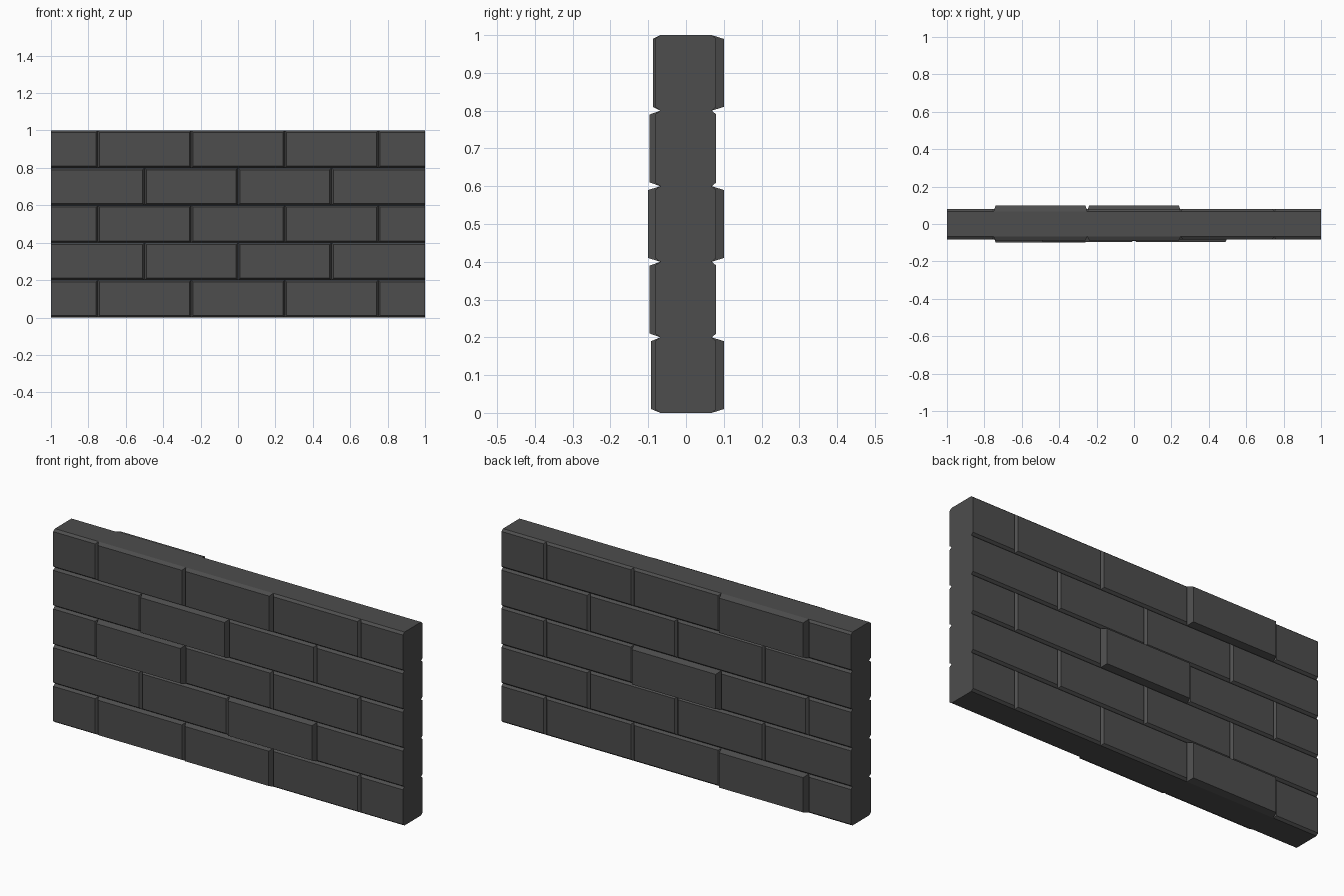
import bpy, bmesh

if "Cube" in bpy.data.objects:
    bpy.data.objects.remove(bpy.data.objects["Cube"])

stone = bpy.data.materials.new("dark_grey_stone")
stone.diffuse_color = (0.075, 0.075, 0.075, 1)
stone.use_nodes = True
stone.node_tree.nodes["Principled BSDF"].inputs["Base Color"].default_value = stone.diffuse_color

GROOVE = 0.068   # depth of the joints from the centre plane
BEVEL = 0.01     # width of each brick's chamfer
ROW = 0.2


def finish(name, bm):
    mesh = bpy.data.meshes.new(name)
    bmesh.ops.recalc_face_normals(bm, faces=bm.faces)
    bm.to_mesh(mesh)
    bm.free()
    mesh.materials.append(stone)
    ob = bpy.data.objects.new(name, mesh)
    bpy.context.collection.objects.link(ob)
    return ob


def brick(name, x0, x1, z0, z1, side, depth):
    """Chamfered brick on one side of the core, left square at the wall ends."""
    a = x0 + (BEVEL if x0 > -1 else 0)
    b = x1 - (BEVEL if x1 < 1 else 0)
    bm = bmesh.new()
    rings = []
    for xa, xb, za, zb, y in ((x0, x1, z0, z1, GROOVE),
                              (a, b, z0 + BEVEL, z1 - BEVEL, depth)):
        rings.append([bm.verts.new((x, side * y, z)) for x, z in
                      ((xa, za), (xb, za), (xb, zb), (xa, zb))])
    inner, outer = rings
    bm.faces.new(inner)
    bm.faces.new(outer)
    for i in range(4):
        j = (i + 1) % 4
        bm.faces.new((inner[i], inner[j], outer[j], outer[i]))
    finish(name, bm)


# Wall core
bm = bmesh.new()
bmesh.ops.create_cube(bm, size=1)
for v in bm.verts:
    v.co = (v.co.x * 2, v.co.y * 2 * GROOVE, v.co.z + 0.5)
finish("wall_core", bm)

# Bricks that stand proud: (row, brick index) -> depth
proud_front = {(0, 1): 0.088, (0, 2): 0.092, (1, 2): 0.096, (2, 1): 0.1,
               (3, 1): 0.096, (4, 1): 0.088, (4, 2): 0.088}
proud_back = {(0, 1): 0.1, (2, 2): 0.1, (4, 1): 0.1}

# Running bond brick faces on both sides
for label, side, proud in (("front", -1, proud_front), ("back", 1, proud_back)):
    for row in range(5):
        joints = (-1, -0.75, -0.25, 0.25, 0.75, 1) if row % 2 == 0 else (-1, -0.5, 0, 0.5, 1)
        for i, (x0, x1) in enumerate(zip(joints, joints[1:])):
            depth = proud.get((row, i), 0.082 if side < 0 else 0.08)
            brick(f"{label}_brick_{row}_{i}", x0, x1, row * ROW, (row + 1) * ROW, side, depth)
